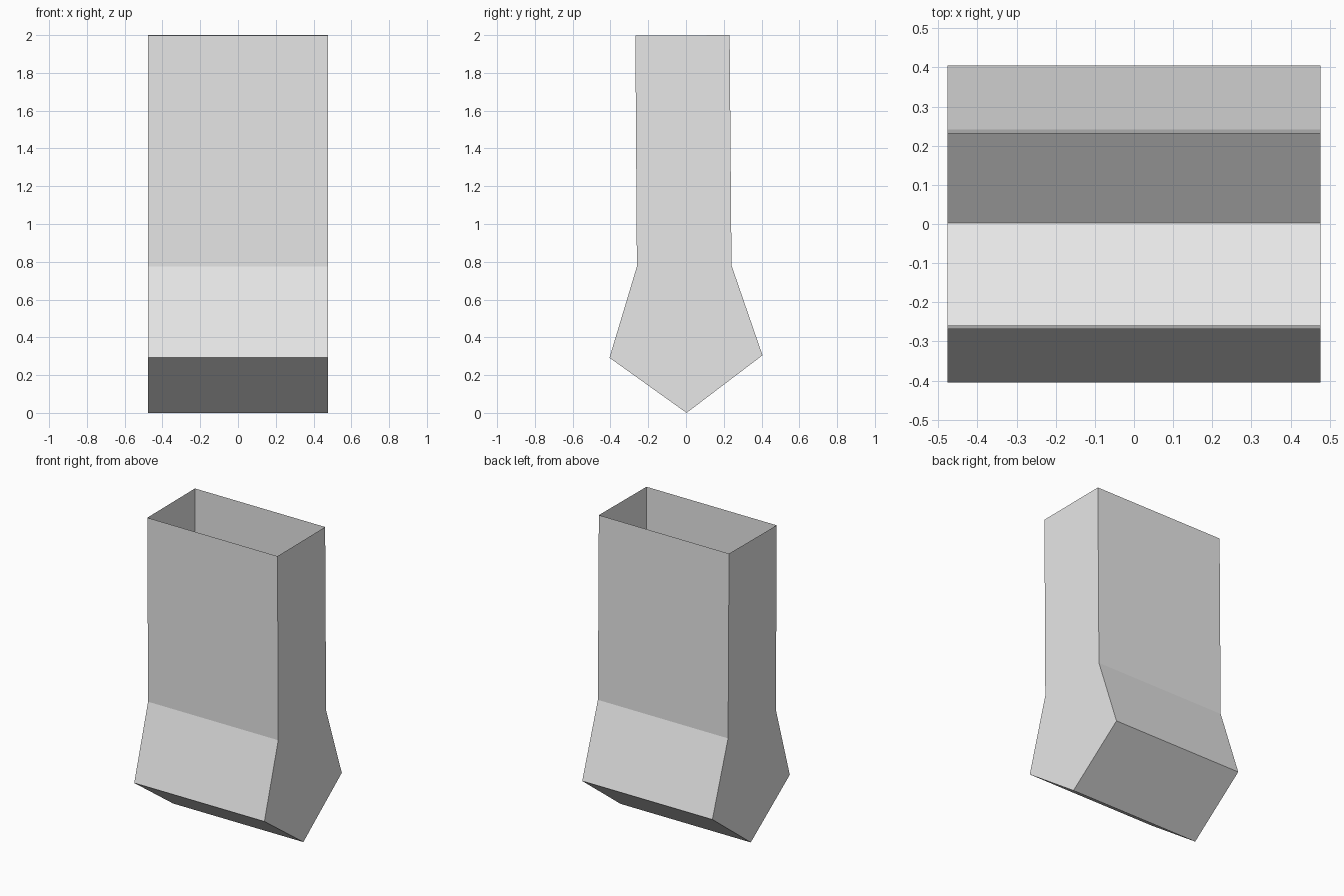
import bpy
import bmesh

cube = bpy.data.objects.get("Cube")
if cube:
    bpy.data.objects.remove(cube, do_unlink=True)

HALF_WIDTH = 0.477

# Side outline (y, z), from the front rim round the keel to the back rim
outline = [(-0.268, 1.997), (-0.26, 0.775), (-0.405, 0.292), (0.003, 0.0),
           (0.405, 0.305), (0.241, 0.78), (0.231, 2.0)]

# Plain grey
grey = bpy.data.materials.new("light grey")
grey.use_nodes = True
colour = (0.8, 0.8, 0.8, 1.0)
grey.diffuse_color = colour
grey.node_tree.nodes["Principled BSDF"].inputs["Base Color"].default_value = colour

# Thin shell: two end walls joined by panels, open at the top
bm = bmesh.new()
right = [bm.verts.new((-HALF_WIDTH, y, z)) for y, z in outline]
left = [bm.verts.new((HALF_WIDTH, y, z)) for y, z in outline]
bm.faces.new(right)
bm.faces.new(left[::-1])
for i in range(len(outline) - 1):
    bm.faces.new((right[i + 1], right[i], left[i], left[i + 1]))
bmesh.ops.recalc_face_normals(bm, faces=bm.faces)

# Make the outer side face outwards
bm.normal_update()
end_wall = max(bm.faces, key=lambda f: f.calc_center_median().x)
if end_wall.normal.x < 0:
    bmesh.ops.reverse_faces(bm, faces=bm.faces)

mesh = bpy.data.meshes.new("open_shell")
bm.to_mesh(mesh)
bm.free()
mesh.materials.append(grey)
shell = bpy.data.objects.new("open_shell", mesh)
bpy.context.collection.objects.link(shell)
